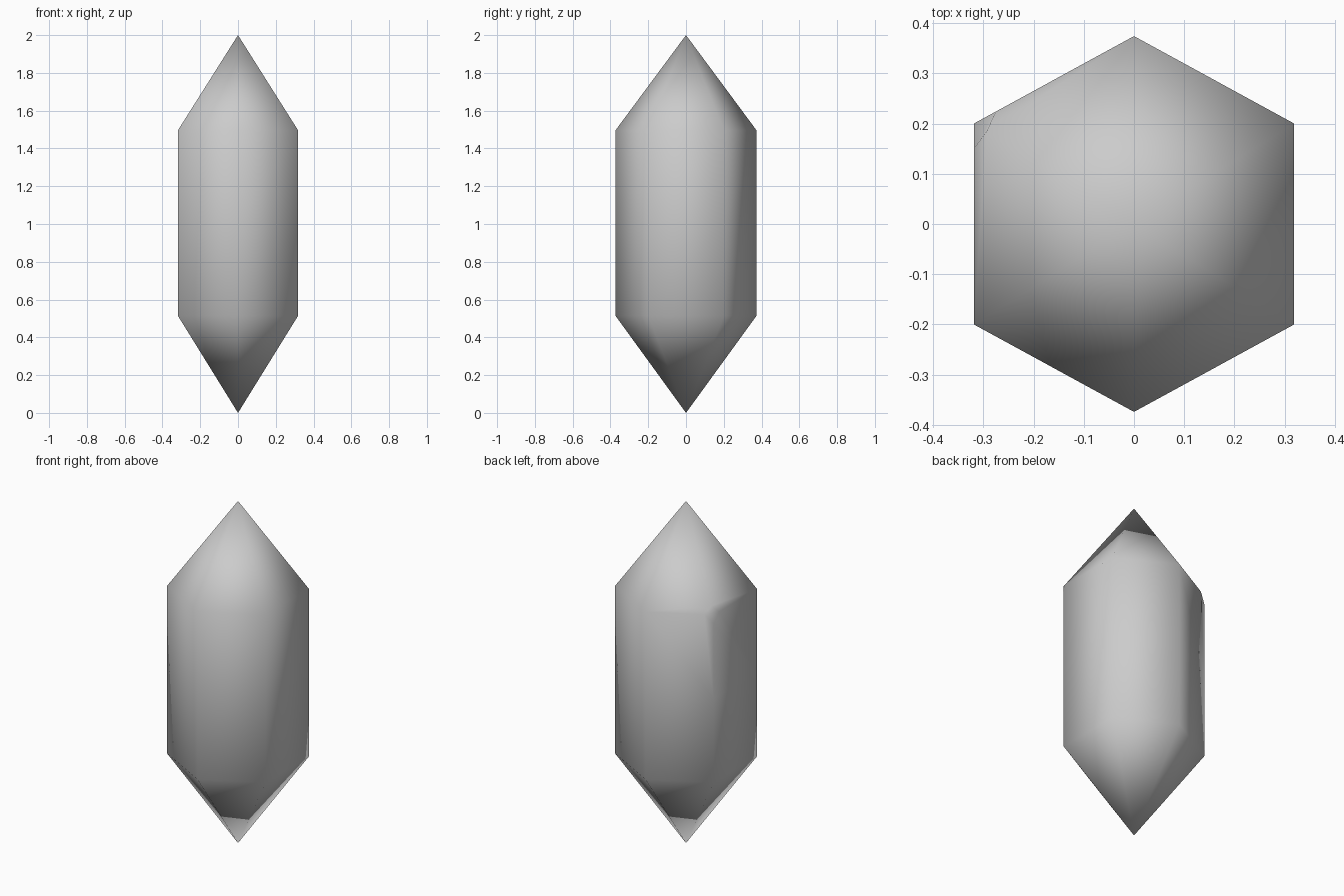
import bpy
import bmesh
from math import sin, cos, pi

cube = bpy.data.objects.get("Cube")
if cube:
    bpy.data.objects.remove(cube, do_unlink=True)

# Pale grey stone
stone = bpy.data.materials.new("pale_grey_stone")
stone.use_nodes = True
colour = (0.6, 0.6, 0.6, 1)
stone.diffuse_color = colour
stone.node_tree.nodes["Principled BSDF"].inputs["Base Color"].default_value = colour

SIDES = 6
LOW, HIGH, TOP = 0.515, 1.495, 2.0


def ring(bm, z):
    """Hexagon with corners at the front and back."""
    points = []
    for i in range(SIDES):
        a = 2 * pi * i / SIDES + pi / 2
        points.append(bm.verts.new((0.368 * cos(a), 0.374 * sin(a), z)))
    # Give the flanks a slightly wider corner
    for v in points:
        if abs(v.co.y) < 0.3:
            v.co.y = 0.2 if v.co.y > 0 else -0.2
    return points


# Crystal shaft with a point at each end
bm = bmesh.new()
base = bm.verts.new((0, 0, 0))
tip = bm.verts.new((0, 0, TOP))
lower, middle, upper = [ring(bm, z) for z in (LOW, (LOW + HIGH) / 2, HIGH)]
for i in range(SIDES):
    j = (i + 1) % SIDES
    bm.faces.new((base, lower[j], lower[i]))
    bm.faces.new((lower[i], lower[j], middle[j], middle[i]))
    bm.faces.new((middle[i], middle[j], upper[j], upper[i]))
    bm.faces.new((upper[i], upper[j], tip))

# Chipped corner at the back right shoulder
bmesh.ops.recalc_face_normals(bm, faces=bm.faces)
chip = min(upper, key=lambda v: v.co.x - v.co.y)
bmesh.ops.bevel(bm, geom=[chip], offset=0.05, segments=1, affect='VERTICES')

for f in bm.faces:
    f.smooth = True
mesh = bpy.data.meshes.new("crystal")
bm.to_mesh(mesh)
bm.free()
mesh.materials.append(stone)
crystal = bpy.data.objects.new("crystal", mesh)
bpy.context.collection.objects.link(crystal)
